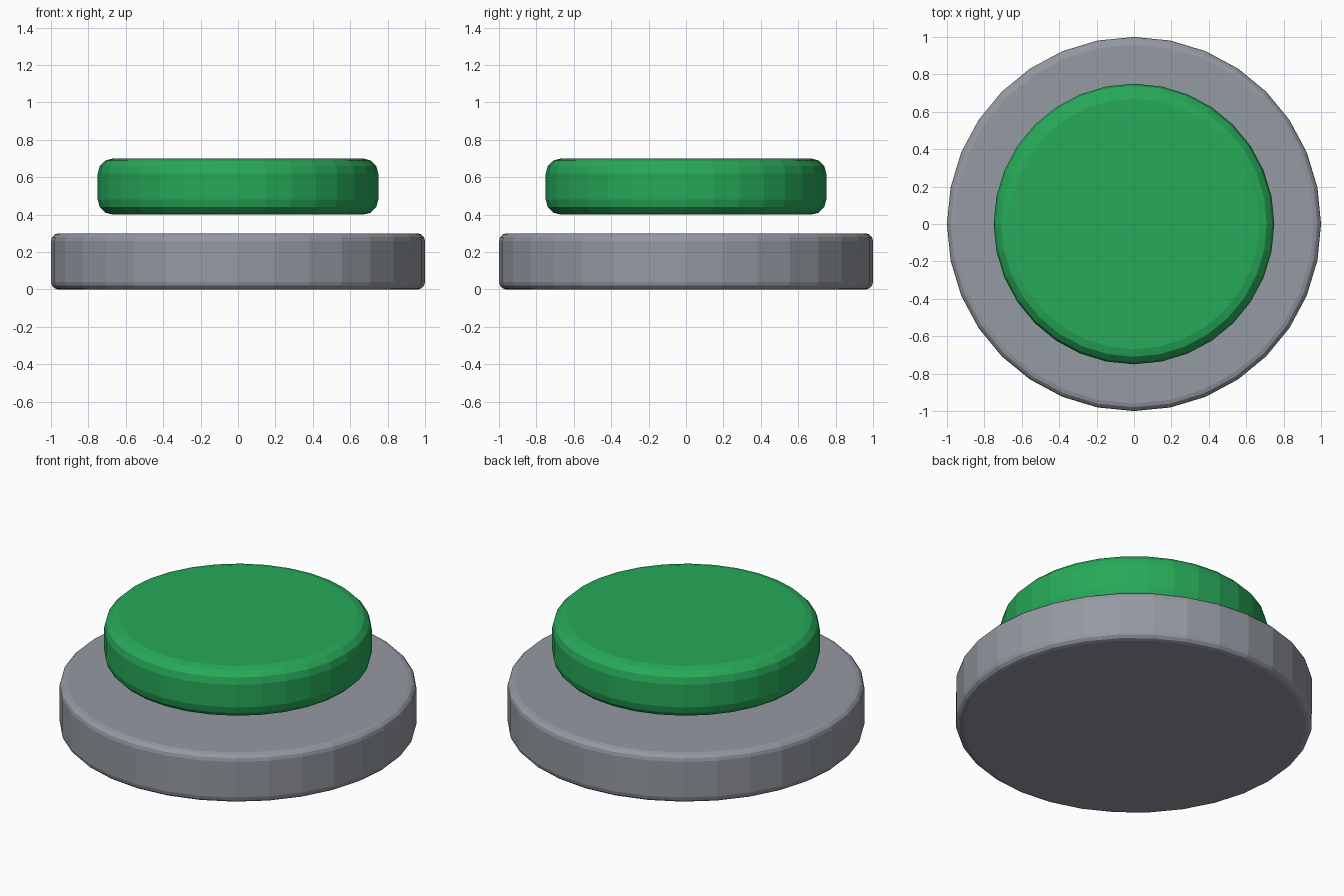
import bpy
import math

cube = bpy.data.objects.get("Cube")
if cube:
    bpy.data.objects.remove(cube, do_unlink=True)


def material(name, rgb):
    mat = bpy.data.materials.new(name)
    mat.use_nodes = True
    mat.diffuse_color = (*rgb, 1)
    mat.node_tree.nodes["Principled BSDF"].inputs["Base Color"].default_value = (*rgb, 1)
    return mat


def disc(name, radius, bottom, height, rounding, mat):
    """Flat-shaded cylinder with rounded rims."""
    bpy.ops.mesh.primitive_cylinder_add(
        vertices=32, radius=radius, depth=height, location=(0, 0, bottom + height / 2))
    obj = bpy.context.object
    obj.name = name
    obj.data.materials.append(mat)
    bevel = obj.modifiers.new("rounded_rims", "BEVEL")
    bevel.width = rounding
    bevel.segments = 3
    bevel.limit_method = "ANGLE"
    bevel.angle_limit = math.radians(30)
    return obj


# Wide grey base and the green push cap floating above it
disc("base", 1.0, 0.0, 0.3, 0.04, material("grey", (0.30, 0.32, 0.36)))
disc("push_cap", 0.75, 0.4, 0.3, 0.08, material("green", (0.02, 0.40, 0.10)))
